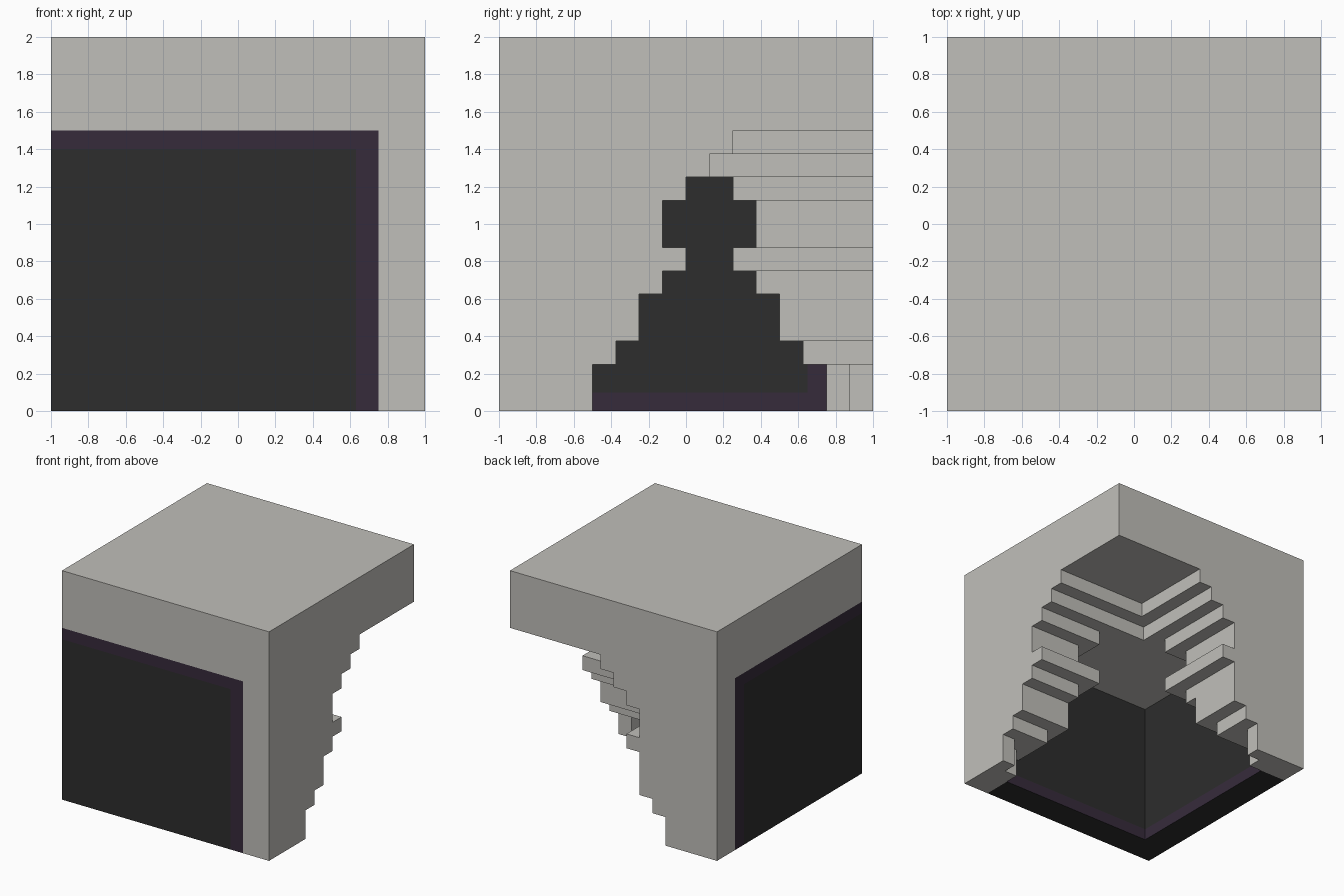
import bpy, bmesh
from mathutils import Vector

cube = bpy.data.objects.get("Cube")
if cube:
    bpy.data.objects.remove(cube, do_unlink=True)


def material(name, rgb):
    m = bpy.data.materials.new(name)
    m.use_nodes = True
    m.diffuse_color = (*rgb, 1)
    m.node_tree.nodes["Principled BSDF"].inputs["Base Color"].default_value = (*rgb, 1)
    return m


STONE = material("pale_stone", (0.53, 0.52, 0.49))
DARK = material("charcoal", (0.026, 0.026, 0.026))
PURPLE = material("dark_purple", (0.037, 0.024, 0.044))


def prism(bm, plan, z0, z1):
    """Extrude a plan outline from z0 to z1."""
    face = bm.faces.new([bm.verts.new((x, y, z0)) for x, y in plan])
    ext = bmesh.ops.extrude_face_region(bm, geom=[face])
    top = [v for v in ext["geom"] if isinstance(v, bmesh.types.BMVert)]
    bmesh.ops.translate(bm, verts=top, vec=(0, 0, z1 - z0))


def finish(bm, name, mats):
    bmesh.ops.recalc_face_normals(bm, faces=bm.faces)
    mesh = bpy.data.meshes.new(name)
    bm.to_mesh(mesh)
    bm.free()
    for m in mats:
        mesh.materials.append(m)
    ob = bpy.data.objects.new(name, mesh)
    bpy.context.collection.objects.link(ob)
    return ob


def swap(plan):
    return [(y, x) for x, y in plan]


def arm(reach, inner):
    """Plan of a stepped jamb at the open +x end, wrapping behind the panel."""
    return [(1, -1), (1, reach), (inner, reach), (inner, -.75), (.75, -.75), (.75, -1)]


# Roof slab
bm = bmesh.new()
prism(bm, [(-1, -1), (1, -1), (1, 1), (-1, 1)], 1.5, 2)
finish(bm, "roof_slab", [STONE])

# Stepped jambs at both open ends: bottom, top, reach in x, reach in y
steps = [
    (.25, .375, -.375, -.375),
    (.375, .625, -.25, -.25),
    (.625, .75, -.25, -.125),
    (.75, .875, -.125, 0),
    (.875, 1.125, -.25, -.125),
    (1.125, 1.25, -.125, 0),
]
foot = [(1, -1), (1, -.5), (.875, -.5), (.875, -.625), (.75, -.625), (.75, -1)]
front, side = bmesh.new(), bmesh.new()
prism(front, foot, 0, .25)
prism(side, swap(foot), 0, .25)
for z0, z1, rx, ry in steps:
    prism(front, arm(ry, .25 - rx), z0, z1)
    prism(side, swap(arm(rx, .25 - ry)), z0, z1)
finish(front, "front_wall_jamb", [STONE])
finish(side, "side_wall_jamb", [STONE])

# Corbelled ceiling courses joining the two walls
bm = bmesh.new()
for z0, z1, rx, ry in [(1.25, 1.375, 0, .125), (1.375, 1.5, .125, .25)]:
    prism(bm, [(1, -1), (1, ry), (rx, ry), (rx, 1), (-1, 1), (-1, .75),
               (-.75, .75), (-.75, -.75), (.75, -.75), (.75, -1)], z0, z1)
finish(bm, "ceiling_courses", [STONE])

# Dark corner panels, cut so the purple borders are separate faces
bm = bmesh.new()
prism(bm, [(-1, -1), (.75, -1), (.75, -.75), (-.75, -.75), (-.75, .75), (-1, .75)], 0, 1.5)
for axis, pos in [(2, .1), (2, 1.4), (0, .63), (0, .65), (1, .63), (1, .65)]:
    co, no = Vector(), Vector()
    co[axis], no[axis] = pos, 1
    bmesh.ops.bisect_plane(bm, geom=bm.verts[:] + bm.edges[:] + bm.faces[:],
                           plane_co=co, plane_no=no)
bmesh.ops.recalc_face_normals(bm, faces=bm.faces)
for f in bm.faces:
    c, n = f.calc_center_median(), f.normal
    along = max(c.x, c.y)
    if n.x < -.5 or n.y < -.5:        # outer faces: border on top and open end
        f.material_index = int(c.z > 1.4 or along > .63)
    elif abs(n.z) < .5:               # inner faces: border at floor and open end
        f.material_index = int(c.z < .1 or along > .65)
finish(bm, "corner_panels", [DARK, PURPLE])
